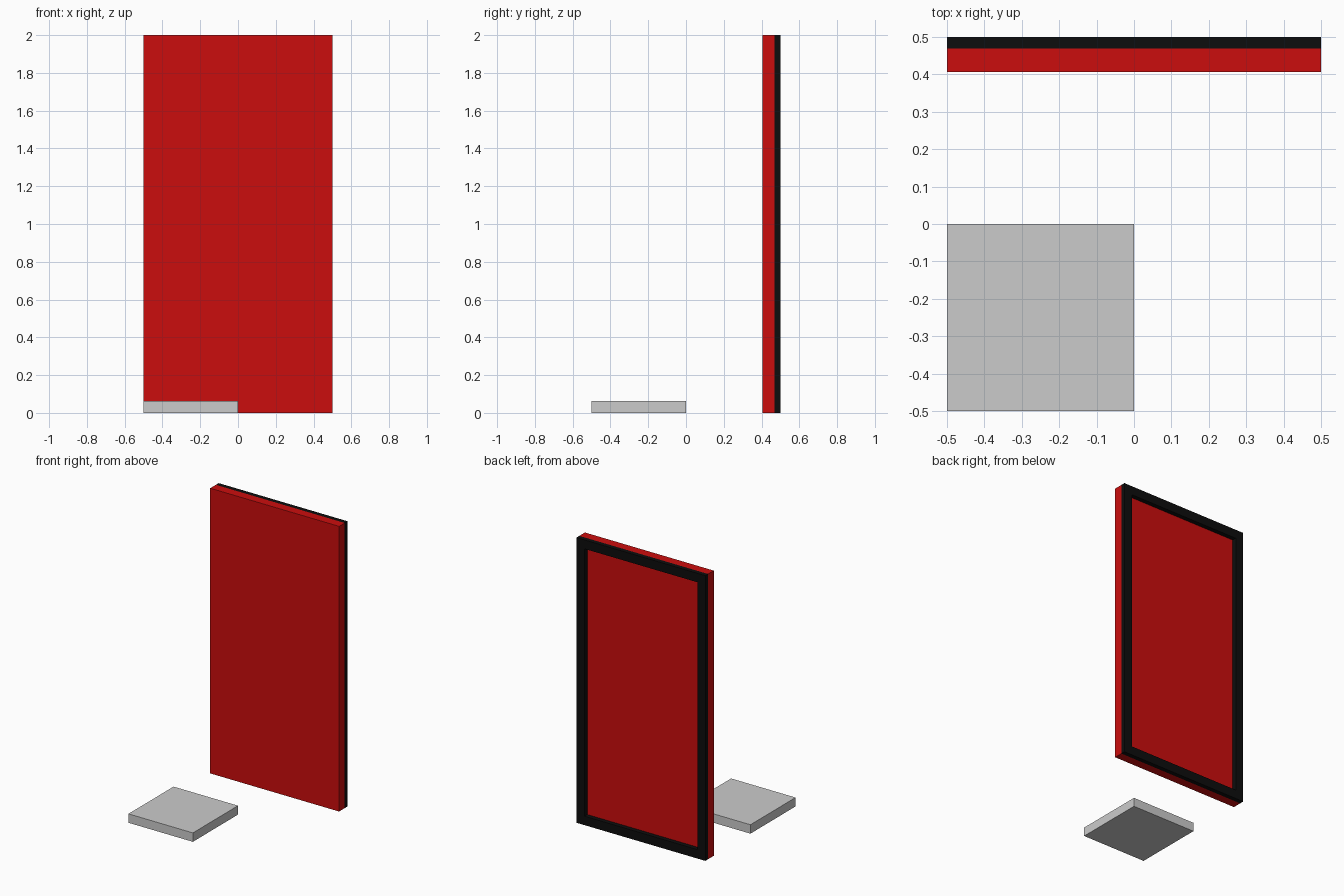
import bpy

if "Cube" in bpy.data.objects:
    bpy.data.objects.remove(bpy.data.objects["Cube"])


def material(name, colour):
    m = bpy.data.materials.new(name)
    m.diffuse_color = (*colour, 1.0)
    m.use_nodes = True
    m.node_tree.nodes["Principled BSDF"].inputs["Base Color"].default_value = m.diffuse_color
    return m


red = material("red", (0.6, 0.004, 0.004))
black = material("black", (0.004, 0.004, 0.004))
grey = material("light grey", (0.6, 0.6, 0.6))

T = 0.0625      # board thickness and frame width
D = T / 2       # frame depth


def box(name, lo, hi, mat):
    """Box between two opposite corners."""
    bpy.ops.mesh.primitive_cube_add(size=1)
    ob = bpy.context.object
    ob.name = name
    for v in ob.data.vertices:
        v.co = [(l + h) / 2 + c * (h - l) for l, h, c in zip(lo, hi, v.co)]
    ob.data.materials.append(mat)
    return ob


# Tall upright board
box("board", (-0.5, 0.5 - D - T, 0), (0.5, 0.5 - D, 2), red)

# Raised border frame on the back of the board
frame = box("back_frame", (-0.5, 0.5 - D, 0), (0.5, 0.5, 2), black)
cutter = box("frame_cutter", (-0.5 + T, 0.5 - D - 0.1, T), (0.5 - T, 0.6, 2 - T), black)
mod = frame.modifiers.new("opening", "BOOLEAN")
mod.operation = "DIFFERENCE"
mod.solver = "EXACT"
mod.object = cutter
bpy.context.view_layer.objects.active = frame
bpy.ops.object.modifier_apply(modifier=mod.name)
bpy.data.objects.remove(cutter, do_unlink=True)

# Low square slab in the front left quarter
box("floor_slab", (-0.5, -0.5, 0), (0, 0, T), grey)
